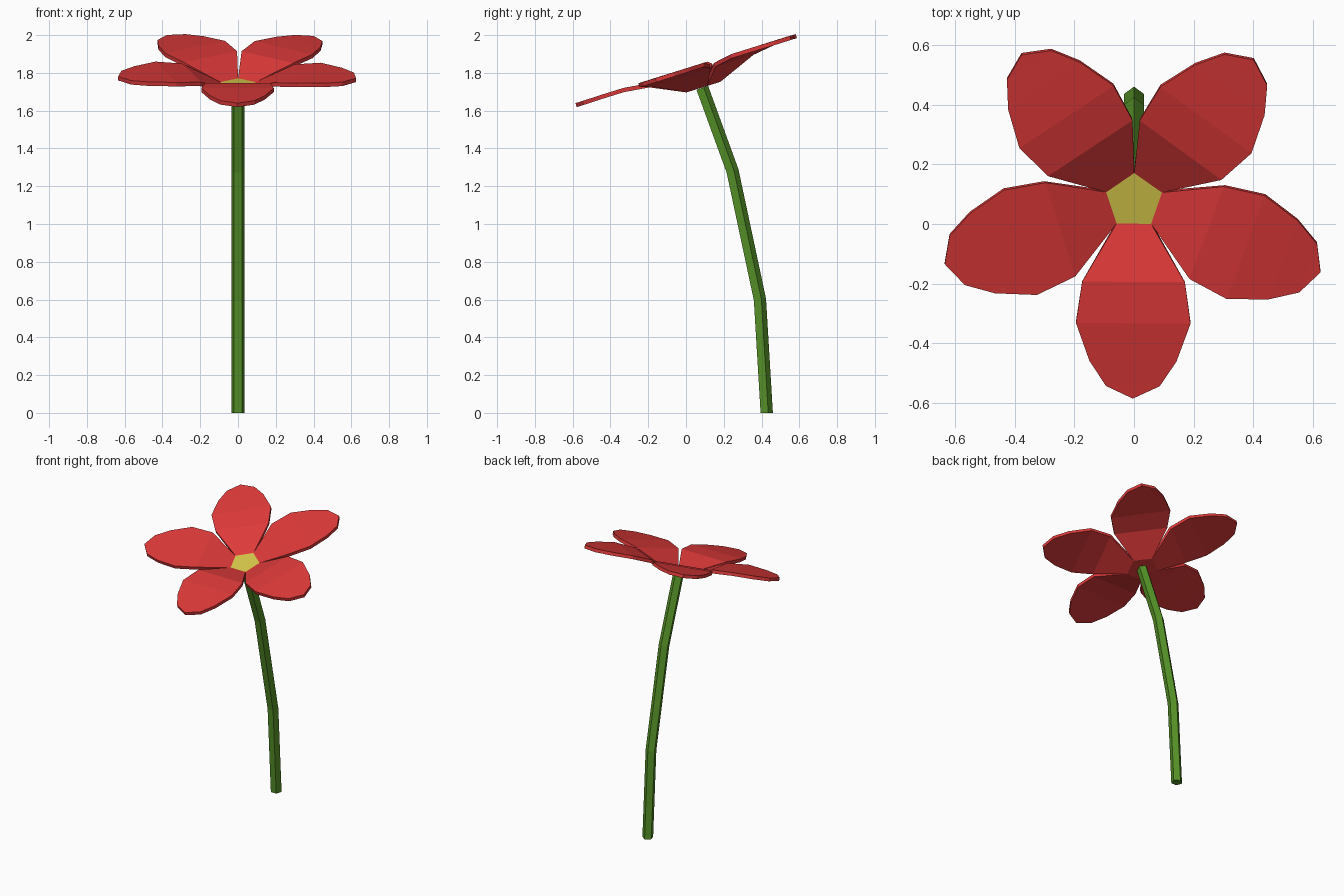
import bpy, bmesh, math
from mathutils import Vector, Matrix

if "Cube" in bpy.data.objects:
    bpy.data.objects.remove(bpy.data.objects["Cube"])


def material(name, rgb):
    m = bpy.data.materials.new(name)
    m.diffuse_color = (*rgb, 1)
    m.use_nodes = True
    m.node_tree.nodes["Principled BSDF"].inputs["Base Color"].default_value = m.diffuse_color
    return m


red = material("petal red", (0.73, 0.041, 0.041))
yellow = material("centre yellow", (0.68, 0.58, 0.07))
green = material("stem green", (0.09, 0.28, 0.02))


def finish(name, bm, mats):
    me = bpy.data.meshes.new(name)
    bm.to_mesh(me)
    bm.free()
    for m in mats:
        me.materials.append(m)
    ob = bpy.data.objects.new(name, me)
    bpy.context.collection.objects.link(ob)
    return ob


# Stem: five-sided tube swept along a bent path in the y-z plane
path = [Vector(p) for p in ((0, 0.424, 0), (0, 0.388, 0.6), (0, 0.243, 1.28), (0, 0.083, 1.72))]
bm = bmesh.new()
rings = []
for i, p in enumerate(path):
    d = (path[min(i + 1, 3)] - path[max(i - 1, 0)]).normalized()
    if i == 0:
        d = Vector((0, 0, 1))
    side = Vector((1, 0, 0))
    back = d.cross(side)
    rings.append([bm.verts.new(p + 0.036 * (side * math.cos(a) + back * math.sin(a)))
                  for a in (math.radians(90 + 72 * k) for k in range(5))])
for lo, hi in zip(rings, rings[1:]):
    for k in range(5):
        bm.faces.new((lo[k], lo[(k + 1) % 5], hi[(k + 1) % 5], hi[k]))
bm.faces.new(rings[0][::-1])
bm.faces.new(rings[-1])
bmesh.ops.recalc_face_normals(bm, faces=bm.faces)
finish("stem", bm, [green])

# Flower head: pentagon centre with five folded petals, built flat then tilted
TURN = -1.2
rows = [(0.26, 0.172, 0.084), (0.398, 0.192, 0.101), (0.53, 0.146, 0.101), (0.618, 0.09, 0.1)]
TIP = (0.662, 0.1)
bm = bmesh.new()
corner = []
for k in range(5):
    a = math.radians(90 + TURN * 0.3 + 72 * k)
    corner.append(bm.verts.new((0.101 * math.cos(a), 0.101 * math.sin(a), 0)))
bm.faces.new(corner).material_index = 1
for k in range(5):
    a = math.radians(126 + TURN * (0.3 if k == 2 else 1.1) + 72 * k)
    out = Vector((math.cos(a), math.sin(a), 0))
    left = Vector((-out.y, out.x, 0))
    up = Vector((0, 0, 1))
    right_v, left_v = corner[k], corner[(k + 1) % 5]
    for r, w, h in rows:
        nr = bm.verts.new(out * r - left * w + up * h)
        nl = bm.verts.new(out * r + left * w + up * h)
        bm.faces.new((right_v, nr, nl, left_v))
        right_v, left_v = nr, nl
    tip = bm.verts.new(out * TIP[0] + up * TIP[1])
    bm.faces.new((right_v, tip, left_v))
bm.transform(Matrix.Translation((0, 0.08, 1.732)) @ Matrix.Rotation(math.radians(17.4), 4, 'X'))
head = finish("flower_head", bm, [red, yellow])

# Thickness; the underside of the centre becomes red
sol = head.modifiers.new("thickness", 'SOLIDIFY')
sol.thickness = 0.022
sol.offset = 0
sol.material_offset = -1
sol.material_offset_rim = -1
